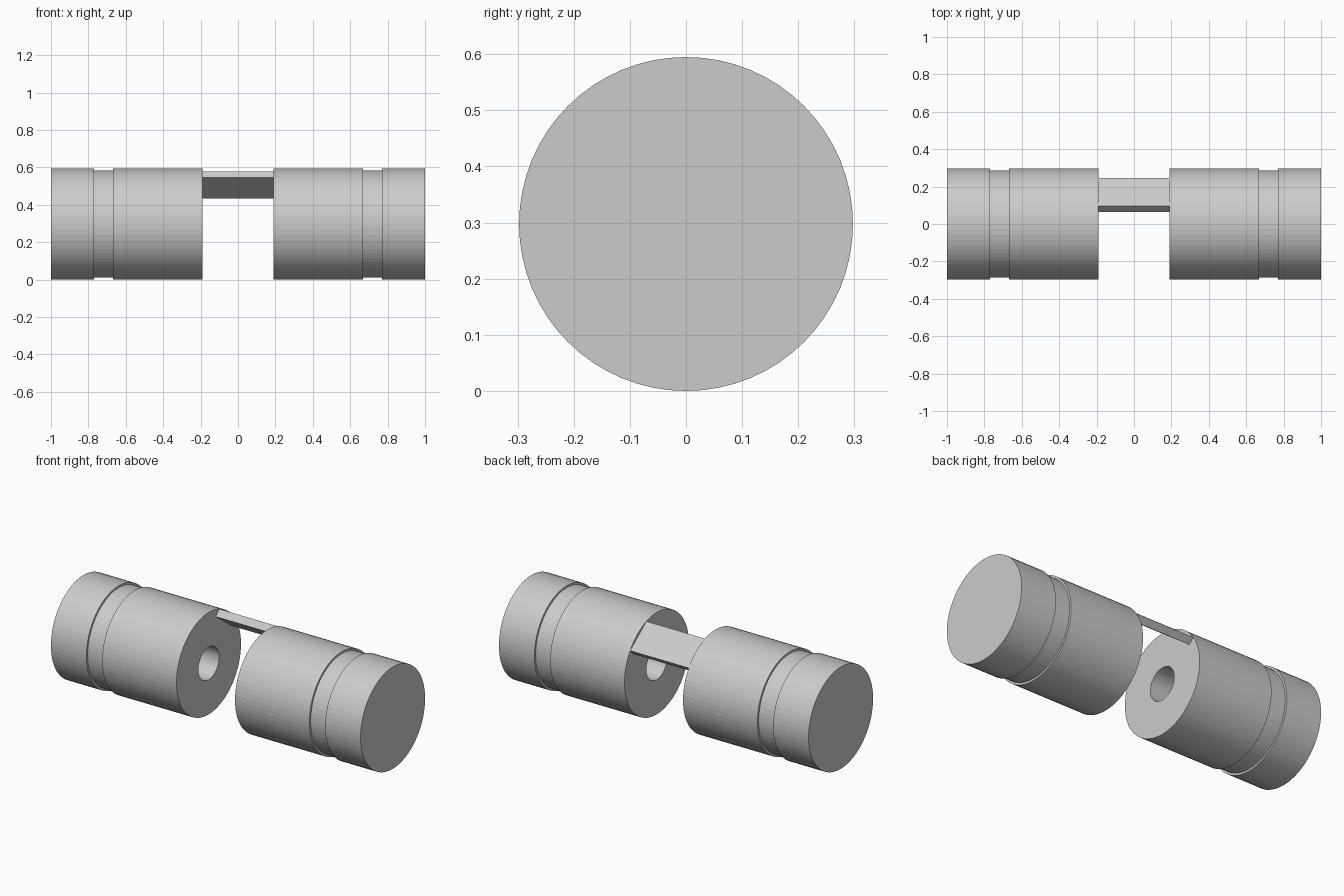
import bpy, bmesh
from math import sin, cos, tau

if "Cube" in bpy.data.objects:
    bpy.data.objects.remove(bpy.data.objects["Cube"])

R, SEG = 0.2975, 64
INNER, OUTER = 0.189, 1.0


def finish(bm, name):
    bmesh.ops.recalc_face_normals(bm, faces=bm.faces)
    mesh = bpy.data.meshes.new(name)
    bm.to_mesh(mesh)
    bm.free()
    obj = bpy.data.objects.new(name, mesh)
    bpy.context.collection.objects.link(obj)
    return obj


def lathe_x(name, profile, side):
    """Revolve (x, radius) points about the cylinder axis, capping both ends."""
    bm = bmesh.new()
    rings = [[bm.verts.new((side * x, r * cos(tau * i / SEG), R + r * sin(tau * i / SEG)))
              for i in range(SEG)] for x, r in profile]
    for a, b in zip(rings, rings[1:]):
        for i in range(SEG):
            j = (i + 1) % SEG
            bm.faces.new((a[i], a[j], b[j], b[i]))
    bm.faces.new(rings[0])
    bm.faces.new(rings[-1])
    return finish(bm, name)


# Two grooved cylinders with a blind bore in the inner face
groove = R - 0.012
profile = [(0.49, 0.095), (INNER, 0.095), (INNER, R), (0.669, R), (0.669, groove),
           (0.771, groove), (0.771, R), (OUTER, R)]
for name, side in (("left_cylinder", -1), ("right_cylinder", 1)):
    lathe_x(name, profile, side)

# Slanted flat bar joining the cylinders near the rim
section = [(0.095, 0.579), (0.245, 0.465), (0.215, 0.434), (0.065, 0.545)]
bm = bmesh.new()
start = bm.faces.new([bm.verts.new((-INNER, y, z)) for y, z in section])
ext = bmesh.ops.extrude_face_region(bm, geom=[start], use_keep_orig=True)
bmesh.ops.translate(bm, vec=(2 * INNER, 0, 0),
                    verts=[v for v in ext["geom"] if isinstance(v, bmesh.types.BMVert)])
finish(bm, "connecting_bar")
